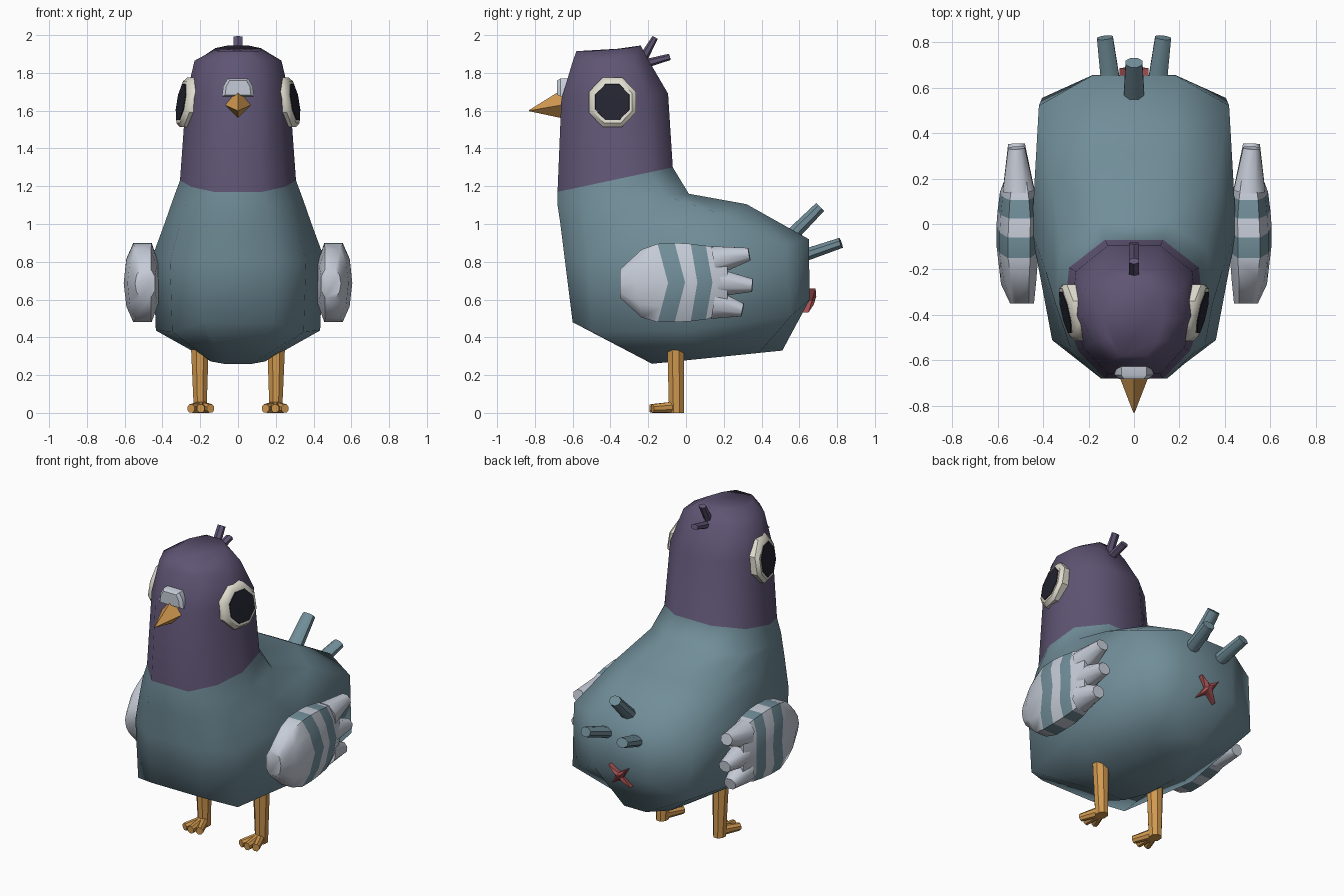
import bpy, bmesh, math
from mathutils import Vector

if "Cube" in bpy.data.objects:
    bpy.data.objects.remove(bpy.data.objects["Cube"])


def mat(name, rgb):
    m = bpy.data.materials.new(name)
    m.diffuse_color = (*rgb, 1)
    m.use_nodes = True
    m.node_tree.nodes["Principled BSDF"].inputs["Base Color"].default_value = m.diffuse_color
    return m


TEAL = mat("slate_teal", (0.165, 0.27, 0.32))
PURPLE = mat("dusky_purple", (0.115, 0.09, 0.175))
PALE = mat("pale_grey", (0.56, 0.60, 0.68))
ORANGE = mat("orange", (0.64, 0.32, 0.08))
CREAM = mat("cream", (0.74, 0.72, 0.62))
DARK = mat("dark_pupil", (0.017, 0.018, 0.03))
RED = mat("dull_red", (0.38, 0.08, 0.085))


def loft(name, rings, mats, bands=None, angle=40):
    """Skin a list of equal rings; bands gives a material index per strip."""
    bm = bmesh.new()
    vs = [[bm.verts.new(p) for p in r] for r in rings]
    n = len(rings[0])
    for k in range(len(rings) - 1):
        for i in range(n):
            j = (i + 1) % n
            f = bm.faces.new((vs[k][i], vs[k][j], vs[k + 1][j], vs[k + 1][i]))
            f.material_index = bands[k] if bands else 0
    for ring, idx in ((vs[0], 0), (vs[-1], -1)):
        f = bm.faces.new(ring)
        f.material_index = bands[idx] if bands else 0
    bmesh.ops.recalc_face_normals(bm, faces=bm.faces)
    me = bpy.data.meshes.new(name)
    bm.to_mesh(me)
    bm.free()
    for m in mats:
        me.materials.append(m)
    ob = bpy.data.objects.new(name, me)
    bpy.context.collection.objects.link(ob)
    bpy.ops.object.select_all(action='DESELECT')
    bpy.context.view_layer.objects.active = ob
    ob.select_set(True)
    bpy.ops.object.shade_smooth_by_angle(angle=math.radians(angle))
    return ob


def bar(name, p, q, a, b, m, sides=8, angle=40, turn=0.5):
    """Tapered prism from p to q; a and b are the half sizes at each end."""
    p, q = Vector(p), Vector(q)
    d = (q - p).normalized()
    ref = Vector((1, 0, 0)) if abs(d.x) < 0.8 else Vector((0, 0, 1))
    v = d.cross(ref).normalized()
    u = v.cross(d)
    rings = []
    for c, (w, h) in ((p, a), (q, b)):
        rings.append([c + u * w * math.cos(t) + v * h * math.sin(t)
                      for t in (2 * math.pi * (i + turn) / sides for i in range(sides))])
    return loft(name, rings, [m], angle=angle)


# Body and head: front y, front z, back y, back z, half width, corner inset, side sag
sections = [
    (-0.18, 0.26, 0.51, 0.33, 0.18, 0.18, 0.00),
    (-0.60, 0.48, 0.655, 0.60, 0.435, 0.08, 0.10),
    (-0.64, 0.80, 0.65, 0.92, 0.45, 0.10, 0.02),
    (-0.665, 1.00, 0.32, 1.105, 0.39, 0.13, 0.05),
    (-0.68, 1.10, 0.015, 1.16, 0.345, 0.18, 0.00),
    (-0.68, 1.17, -0.07, 1.30, 0.307, 0.20, 0.00),
    (-0.66, 1.66, -0.095, 1.69, 0.275, 0.20, 0.00),
    (-0.60, 1.86, -0.20, 1.87, 0.23, 0.20, 0.00),
    (-0.58, 1.915, -0.24, 1.945, 0.13, 0.20, 0.01),
]
rings = []
for fy, fz, by, bz, w, c, sag in sections:
    side = []
    for t, x, s in ((0, 0.42, 0), (c, 0.80, 0.6), (0.47, 1, 1), (1 - c, 0.93, 0.8), (1, 0.42, 0)):
        side.append((x * w, fy + t * (by - fy), fz + t * (bz - fz) - s * sag))
    rings.append(side + [(-x, y, z) for x, y, z in reversed(side)])
loft("body_and_head", rings, [TEAL, PURPLE], [0] * 5 + [1] * 3, angle=75)

# Beak and the soft pad above it
bar("beak", (0, -0.63, 1.635), (0, -0.83, 1.60), (0.08, 0.085), (0.003, 0.003), ORANGE, 4, 30, 0)
pad = [(-0.085, 1.675), (-0.078, 1.73), (-0.055, 1.77), (0.055, 1.77), (0.078, 1.73), (0.085, 1.675)]
loft("beak_pad", [[(x * k, y, 1.72 + (z - 1.72) * k) for x, z in pad]
                  for y, k in ((-0.61, 1), (-0.665, 1), (-0.682, 0.8))], [PALE])

# Eyes: bevelled octagonal rims with dark pupils, tilted up and forward
for s, tag in ((1, "right"), (-1, "left")):
    def eye_ring(r, lift):
        pts = []
        for i in range(8):
            t = 2 * math.pi * (i + 0.5) / 8
            dy, dz = r * math.cos(t) * 0.95, r * math.sin(t)
            pts.append((s * (0.277 + 0.22 * dy - 0.16 * dz + lift), -0.39 + dy, 1.645 + dz))
        return pts
    loft("eye_rim_" + tag, [eye_ring(0.142, -0.05), eye_ring(0.142, 0.0),
                            eye_ring(0.12, 0.022), eye_ring(0.09, 0.024)], [CREAM])
    loft("pupil_" + tag, [eye_ring(0.104, 0.02), eye_ring(0.102, 0.027),
                          eye_ring(0.06, 0.029)], [DARK])

# Crest tufts
bar("crest_upper", (0, -0.225, 1.88), (0, -0.163, 1.988), (0.026, 0.024), (0.026, 0.016), PURPLE, 6)
bar("crest_lower", (0, -0.23, 1.845), (0, -0.085, 1.885), (0.026, 0.024), (0.026, 0.017), PURPLE, 6)

# Wings: y, low z, high z, inner x, outer x, chevron bend
stations = [
    (-0.35, 0.61, 0.76, 0.44, 0.545, 0.0),
    (-0.235, 0.505, 0.865, 0.43, 0.585, -0.03),
    (-0.15, 0.48, 0.895, 0.42, 0.605, 0.055),
    (-0.06, 0.48, 0.90, 0.42, 0.605, 0.055),
    (0.025, 0.485, 0.895, 0.42, 0.60, 0.035),
    (0.105, 0.495, 0.885, 0.43, 0.59, 0.035),
    (0.22, 0.53, 0.86, 0.455, 0.56, 0.0),
]
octagon = [(-1, -0.5), (-0.6, -1), (0.45, -1), (0.85, -0.6), (1, 0), (0.85, 0.6), (0.45, 1), (-0.6, 1), (-1, 0.5)]
for s, tag in ((1, "right"), (-1, "left")):
    rings = []
    for y, lo, hi, xi, xo, bend in stations:
        cx, rx, cz, rz = (xi + xo) / 2, (xo - xi) / 2, (lo + hi) / 2, (hi - lo) / 2
        rings.append([(s * (cx + rx * a), y + bend * (1 - abs(b)), cz + rz * b) for a, b in octagon])
    loft("wing_" + tag, rings, [PALE, TEAL], [0, 0, 1, 0, 1, 0], angle=50)
    for i, (z0, z1, y1) in enumerate(((0.575, 0.545, 0.30), (0.69, 0.675, 0.352), (0.805, 0.84, 0.335))):
        bar(f"wing_feather_{i + 1}_{tag}", (s * 0.508, 0.15, z0), (s * 0.517, y1, z1),
            (0.075, 0.085), (0.04, 0.037), PALE, 8, 50)

# Legs and three-toed feet
for s, tag in ((1, "right"), (-1, "left")):
    bar("leg_" + tag, (s * 0.202, -0.055, 0.335), (s * 0.2, -0.05, 0.0),
        (0.05, 0.047), (0.036, 0.043), ORANGE, 8)
    for i, dx in enumerate((-0.052, 0, 0.052)):
        bar(f"toe_{i + 1}_{tag}", (s * 0.197, -0.05, 0.031), (s * 0.197 + dx, -0.193 + 0.3 * abs(dx), 0.023),
            (0.027, 0.033), (0.022, 0.024), ORANGE, 8)

# Tail feathers
bar("tail_feather_top", (0, 0.55, 0.93), (0, 0.71, 1.09), (0.05, 0.04), (0.04, 0.032), TEAL)
for s, tag in ((1, "right"), (-1, "left")):
    bar("tail_feather_" + tag, (s * 0.10, 0.60, 0.825), (s * 0.128, 0.82, 0.90),
        (0.046, 0.036), (0.038, 0.03), TEAL)

# Small four-pointed star under the tail
rings = []
for k, lift in ((1.0, -0.02), (1.0, 0.012), (0.35, 0.028)):
    pts = []
    for i in range(8):
        r = (0.09 if i % 2 == 0 else 0.027) * k
        t = math.pi * (i + 1) / 4
        z = r * math.sin(t)
        pts.append((r * math.cos(t), 0.655 + lift + 0.3 * z, 0.595 + z))
    rings.append(pts)
loft("tail_star", rings, [RED])
